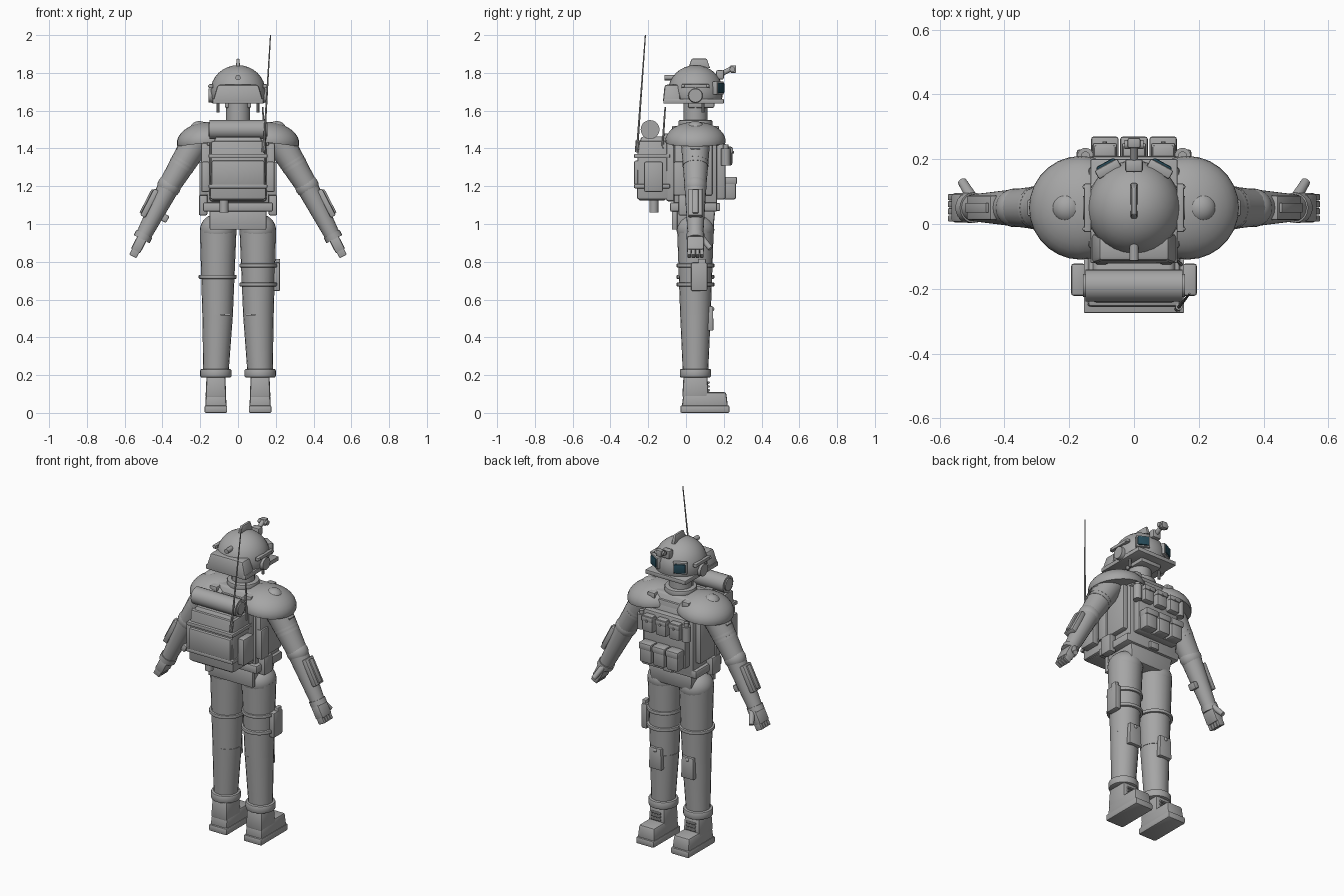
import bpy, bmesh, math
from mathutils import Matrix, Vector, Euler

cube = bpy.data.objects.get("Cube")
if cube:
    bpy.data.objects.remove(cube, do_unlink=True)


def material(name, *rgb):
    made = bpy.data.materials.new(name)
    made.use_nodes = True
    made.diffuse_color = (*rgb, 1)
    made.node_tree.nodes["Principled BSDF"].inputs["Base Color"].default_value = (*rgb, 1)
    return made


GREY = material("plain_grey", .38, .38, .38)
LENS = material("dark_blue_lens", .02, .07, .1)
AXIS = .05  # depth of the body's centre line


def finish(name, bm, place, mat=GREY):
    """Turn a mesh into an object, smooth except at sharp edges."""
    bm.transform(place)
    bmesh.ops.recalc_face_normals(bm, faces=bm.faces)
    for face in bm.faces:
        face.smooth = True
    for edge in bm.edges:
        edge.smooth = edge.calc_face_angle(math.pi) < math.radians(35)
    mesh = bpy.data.meshes.new(name)
    bm.to_mesh(mesh)
    bm.free()
    mesh.materials.append(mat)
    bpy.context.collection.objects.link(bpy.data.objects.new(name, mesh))


def placed(at, yaw=0, lean=0):
    return Matrix.Translation(at) @ Euler((0, lean, yaw)).to_matrix().to_4x4()


def box(name, at, size, taper=1, yaw=0, lean=0, mat=GREY):
    """Bevelled box whose upper face is scaled by taper."""
    bm = bmesh.new()
    bmesh.ops.create_cube(bm, size=1)
    for vert in bm.verts:
        if vert.co.z > 0:
            vert.co.xy *= taper
        vert.co *= Matrix.Identity(3)[0].length
        vert.co = Vector(c * d for c, d in zip(vert.co, size))
    bmesh.ops.bevel(bm, geom=bm.edges[:], offset=min(.012, min(size) / 5), segments=2,
                    profile=.5, affect='EDGES')
    finish(name, bm, placed(at, yaw, lean), mat)


def rod(name, start, end, radius, end_radius=None, sides=20):
    """Tapered cylinder between two points."""
    start, end = Vector(start), Vector(end)
    span = end - start
    bm = bmesh.new()
    bmesh.ops.create_cone(bm, cap_ends=True, segments=sides, radius1=radius,
                          radius2=end_radius or radius, depth=span.length)
    turn = span.to_track_quat('Z', 'Y').to_matrix().to_4x4()
    finish(name, bm, Matrix.Translation((start + end) / 2) @ turn)


def ball(name, at, scale, cut=-1, lean=0):
    """Ellipsoid, flat below the given fraction of its height."""
    bm = bmesh.new()
    bmesh.ops.create_uvsphere(bm, u_segments=28, v_segments=16, radius=1)
    if cut > -1:
        bmesh.ops.bisect_plane(bm, geom=bm.verts[:] + bm.edges[:] + bm.faces[:],
                               plane_co=(0, 0, cut), plane_no=(0, 0, 1), clear_inner=True)
        bmesh.ops.holes_fill(bm, edges=[e for e in bm.edges if e.is_boundary])
    finish(name, bm, placed(at, lean=lean) @ Matrix.Diagonal((*scale, 1)))


def band(name, at, radius, height):
    """Upright ring-like collar with softened rims."""
    bm = bmesh.new()
    bmesh.ops.create_cone(bm, cap_ends=True, segments=28, radius1=radius, radius2=radius, depth=height)
    rims = [e for e in bm.edges if abs(e.verts[0].co.z - e.verts[1].co.z) < height / 2]
    bmesh.ops.bevel(bm, geom=rims, offset=height / 5, segments=2, profile=.5, affect='EDGES')
    finish(name, bm, placed(at))


# Torso, armour vest, belt and pelvis
box("torso", (0, AXIS, 1.28), (.33, .23, .42))
box("yoke", (0, AXIS, 1.47), (.34, .26, .11), taper=.7)
box("chest_plate", (0, .18, 1.28), (.28, .06, .3))
box("back_plate", (0, -.07, 1.28), (.3, .07, .32))
box("belt", (0, .04, 1.09), (.37, .25, .05))
box("belt_buckle", (0, .17, 1.09), (.06, .02, .04))
box("pelvis", (0, AXIS, 1.02), (.27, .19, .1), taper=1.1)
box("rear_skirt", (0, -.06, 1.02), (.3, .03, .1))
band("collar", (0, AXIS, 1.53), .09, .04)
rod("neck", (0, AXIS, 1.5), (0, AXIS, 1.66), .064)

# Chest pouches, three columns in two rows
for column in (-1, 0, 1):
    x = column * .09
    box("magazine_pouch", (x, .23, 1.19), (.08, .07, .12))
    box("magazine_flap", (x, .235, 1.23), (.085, .07, .04))
    box("utility_pouch", (x, .22, 1.36), (.07, .05, .1))
    box("utility_flap", (x, .225, 1.39), (.075, .05, .03))
    rod("pouch_stud", (x, .24, 1.38), (x, .255, 1.38), .007, sides=10)

for side in (1, -1):
    # Vest sides
    box("side_armour", (side * .17, .04, 1.29), (.05, .2, .28))
    box("side_pouch", (side * .185, -.03, 1.24), (.04, .07, .18))
    box("shoulder_strap", (side * .115, AXIS, 1.5), (.05, .25, .04))
    rod("canister", (side * .15, .21, 1.31), (side * .15, .21, 1.4), .025)
    rod("canister_cap", (side * .15, .21, 1.4), (side * .15, .21, 1.42), .014)
    box("belt_pouch", (side * .185, 0, 1.1), (.045, .08, .11))
    for step in range(-2, 3):
        ball("strap_rivet", (side * .15, AXIS + step * .05, 1.51), (.007, .007, .007))

    # Shoulder pad
    ball("shoulder_pad", (side * .165, AXIS, 1.44), (.16, .16, .1), cut=-.1, lean=side * .12)
    ball("shoulder_boss", (side * .205, AXIS, 1.5), (.05, .05, .045))
    box("pad_tab", (side * .285, AXIS, 1.41), (.09, .05, .025), lean=side * .45)

    # Arm, hanging outwards
    shoulder = Vector((side * .225, AXIS, 1.43))
    elbow = Vector((side * .365, AXIS, 1.2))
    wrist = Vector((side * .51, AXIS, .92))
    lower = wrist - elbow
    tilt = math.atan(lower.x / lower.z)
    outward = Matrix.Rotation(tilt, 3, 'Y') @ Vector((side, 0, 0))
    ball("shoulder_joint", shoulder, (.08, .075, .08))
    rod("upper_arm", shoulder, elbow, .077, .058)
    for part in (.4, .5):
        start = shoulder.lerp(elbow, part)
        rod("sleeve_band", start, start.lerp(elbow, .1), .073 - part / 100)
    ball("elbow", elbow, (.063, .06, .063))
    rod("forearm", elbow, wrist, .058, .04)
    middle = elbow.lerp(wrist, .4)
    box("forearm_guard", middle + outward * .05, (.03, .075, .16), lean=tilt)
    box("forearm_ridge", middle + outward * .07, (.01, .03, .14), lean=tilt)
    rod("glove_cuff", elbow.lerp(wrist, .9), wrist, .047)
    palm = wrist.lerp(elbow, -.1)
    box("palm", palm, (.055, .09, .085), lean=tilt)
    knuckles = wrist.lerp(elbow, -.23)
    for finger in range(4):
        across = Vector((0, (finger - 1.5) * .022, 0))
        box("finger", knuckles + across, (.042, .02, .06), lean=tilt)
    rod("thumb", (side * .5, .08, .93), (side * .53, .13, .87), .018, .014)

    # Leg
    hip = Vector((side * .105, AXIS, .97))
    knee = Vector((side * .108, AXIS, .52))
    ankle = Vector((side * .117, AXIS, .21))
    ball("hip", hip, (.096, .1, .085))
    rod("thigh", knee, hip, .081, .097)
    rod("shin", ankle, knee, .067, .081)
    box("knee_pad", (knee.x, .13, .5), (.085, .03, .13), taper=.9)
    ball("knee_stud", (knee.x, .14, .55), (.012, .01, .012))
    for height in (.78, .68) if side > 0 else (.72,):
        band("thigh_strap", (knee.x, AXIS, height), .1, .02)

    # Boot
    x = ankle.x
    band("boot_cuff", ankle, .083, .046)
    box("boot_shaft", (x, AXIS, .14), (.11, .14, .12), taper=.9)
    box("boot_foot", (x, .1, .07), (.114, .245, .08), taper=.92)
    box("boot_sole", (x, .1, .02), (.12, .26, .04))
    for row in range(3):
        height = .12 + row * .02
        rod("boot_lace", (x - .03, .12, height), (x + .03, .12, height), .007, sides=8)

    # Goggles, ear cup, side rail and chin strap
    box("goggle_frame", (side * .08, .17, 1.72), (.08, .03, .07), yaw=-side / 2)
    box("goggle_lens", (side * .083, .177, 1.72), (.064, .03, .054), yaw=-side / 2, mat=LENS)
    rod("ear_cup", (side * .11, AXIS, 1.68), (side * .157, AXIS, 1.68), .042, .036)
    box("side_rail", (side * .143, AXIS, 1.73), (.022, .15, .02))
    for end in (-1, 1):
        ball("rail_bolt", (side * .145, AXIS + end * .065, 1.73), (.014, .01, .01))
    rod("chin_strap", (side * .105, .09, 1.59), (side * .105, .09, 1.67), .008, sides=10)

# Holster on one thigh, small device on the other side's wrist
box("holster", (.205, .07, .72), (.035, .085, .15))
box("holster_grip", (.21, .085, .79), (.025, .04, .05))
box("wrist_device", (-.385, AXIS, 1.03), (.03, .05, .04), lean=.5)

# Helmet
ball("helmet_shell", (0, AXIS, 1.7), (.146, .146, .141), cut=-.3)
box("helmet_brim", (0, .04, 1.65), (.27, .32, .026))
box("neck_guard", (0, -.075, 1.69), (.27, .095, .095), taper=.8)
box("jaw", (0, .08, 1.635), (.14, .14, .04))
box("crest", (0, .07, 1.85), (.022, .115, .05), taper=.7)
rod("rear_bolt", (0, -.06, 1.775), (0, -.113, 1.775), .014)
box("scope_mount", (0, .18, 1.79), (.055, .04, .05))
rod("scope_arm", (0, .18, 1.79), (0, .245, 1.825), .013)
box("scope_body", (0, .25, 1.82), (.04, .032, .04))
rod("scope_tube", (-.03, .245, 1.82), (.03, .245, 1.82), .014)

# Backpack
box("backpack", (0, -.175, 1.285), (.3, .17, .31), taper=.95)
box("backpack_lid", (0, -.17, 1.425), (.295, .17, .075), taper=.8)
box("backpack_pocket", (0, -.255, 1.27), (.28, .04, .13))
for height in (1.36, 1.2):
    box("backpack_band", (0, -.18, height), (.31, .19, .022))
box("backpack_base", (0, -.18, 1.14), (.27, .14, .03))
rod("bedroll", (-.15, -.19, 1.5), (.15, -.19, 1.5), .05)
rod("bedroll_core", (-.157, -.19, 1.5), (.157, -.19, 1.5), .036)
for side in (1, -1):
    box("backpack_side_pocket", (side * .172, -.172, 1.25), (.045, .1, .16))
    box("pack_strap", (side * .1, -.1, 1.42), (.04, .05, .12))
rod("hanging_flask", (-.075, -.17, 1.06), (-.075, -.17, 1.14), .024)

# Aerials
foot, tip = Vector((.135, -.26, 1.38)), Vector((.172, -.215, 2))
rod("antenna_base", foot, foot.lerp(tip, .1), .011, sides=10)
rod("long_antenna", foot, tip, .006, .003, sides=8)
rod("short_antenna", (.145, -.125, 1.4), (.13, -.11, 1.62), .006, .004, sides=8)
